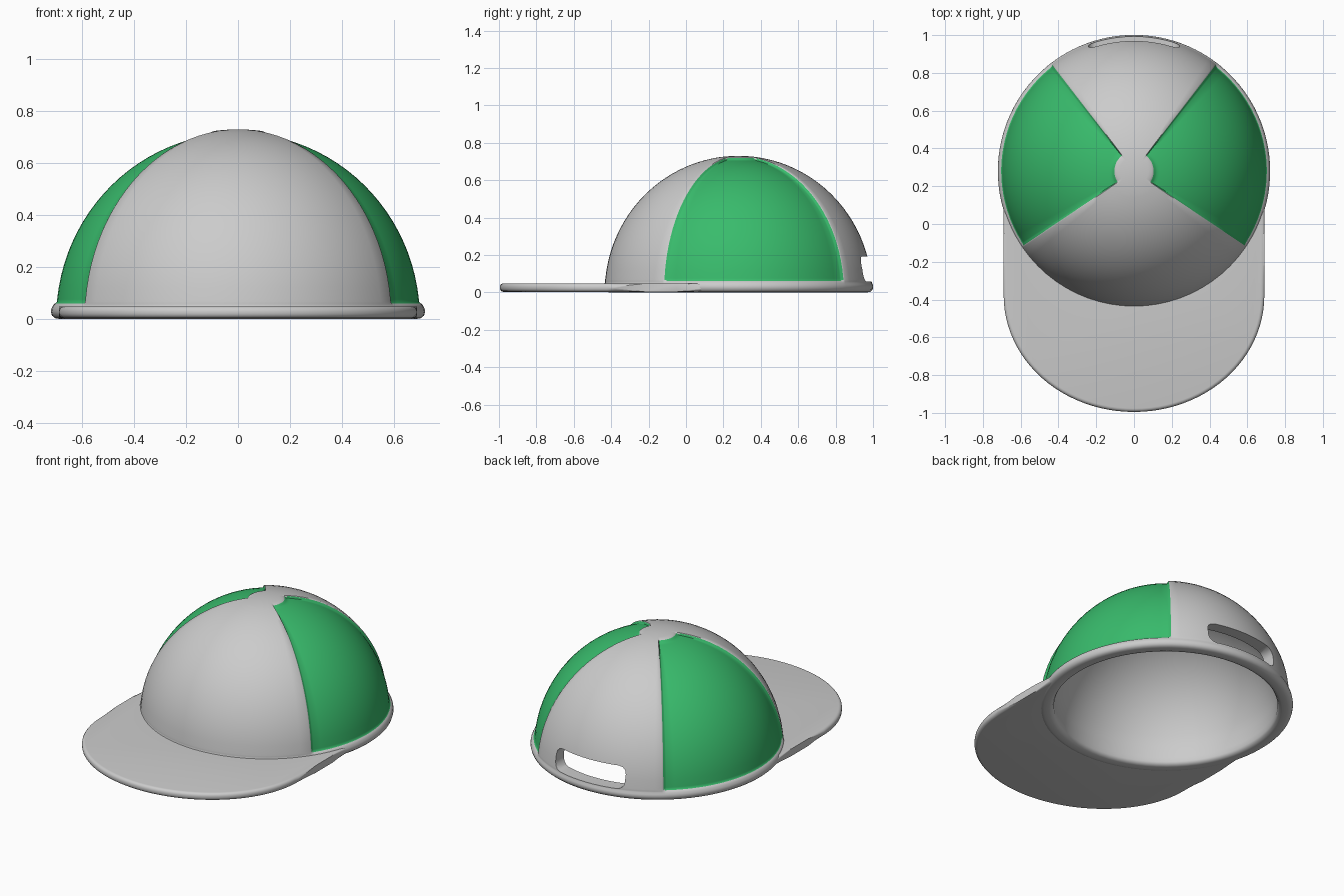
import bpy, bmesh, math
from math import sin, cos, radians, pi, sqrt

if "Cube" in bpy.data.objects:
    bpy.data.objects.remove(bpy.data.objects["Cube"])

CY = 0.28                                   # dome centre in y
SEAMS = [(-33.5, 52.0), (128.0, 213.5)]     # coloured side panels, degrees
RECESS = 0.014


def step(a, b, x):
    t = min(1, max(0, (x - a) / (b - a)))
    return t * t * (3 - 2 * t)


def side_factor(az):
    # 1 inside a side panel, 0 outside, soft across the seam
    return max(step(a - 1, a + 1, az) * (1 - step(b - 1, b + 1, az)) for a, b in SEAMS)


def make_object(bm, name):
    me = bpy.data.meshes.new(name)
    bmesh.ops.recalc_face_normals(bm, faces=bm.faces)
    bm.to_mesh(me)
    bm.free()
    ob = bpy.data.objects.new(name, me)
    bpy.context.collection.objects.link(ob)
    return ob


def activate(ob):
    bpy.ops.object.select_all(action='DESELECT')
    ob.select_set(True)
    bpy.context.view_layer.objects.active = ob


# Azimuth columns, tight around each seam
bounds = [-33.5, 52.0, 128.0, 213.5, 326.5]
columns = []
for a, b in zip(bounds, bounds[1:]):
    columns += [a - 1, a - 0.4, a + 0.4, a + 1]
    n = 22
    columns += [a + 1 + (b - a - 2) * i / n for i in range(1, n)]

# Profile (radius, height, recess amount): outside, rounded band, inside
angles = [0, 3, 6, 7.6, 8.4, 9.2, 10, 11] + [11 + 73 * i / 20 for i in range(1, 21)]
profile = []
for t in angles:
    profile.append((0.715 * sin(radians(t)), 0.73 * cos(radians(t)),
                    step(7.6, 10, t)))
profile += [(0.7125, 0.066, 1), (0.713, 0.061, 0.7), (0.713, 0.056, 0.2),
            (0.714, 0.05, 0), (0.719, 0.04, 0), (0.721, 0.028, 0), (0.717, 0.013, 0),
            (0.706, 0.003, 0), (0.69, 0, 0), (0.66, 0, 0), (0.642, 0.006, 0),
            (0.634, 0.02, 0), (0.633, 0.05, 0)]
for i in range(1, 17):
    t = radians(85 * (1 - i / 16))
    profile.append((0.642 * sin(t), 0.665 * cos(t), 0))

# Crown: one closed shell, side panels slightly sunk and coloured
bm = bmesh.new()
rings = []
for r, z, k in profile:
    ring = []
    for az in columns:
        d = RECESS * k * side_factor(az)
        length = sqrt(r * r + z * z)
        s = 1 - d / length
        a = radians(az)
        ring.append(bm.verts.new((r * s * cos(a), CY + r * s * sin(a), z - (z / length) * d)))
    rings.append(ring)
m = len(columns)
for i in range(len(rings) - 1):
    k = (profile[i][2] + profile[i + 1][2]) / 2
    for j in range(m):
        j2 = (j + 1) % m
        f = bm.faces.new((rings[i][j], rings[i + 1][j], rings[i + 1][j2], rings[i][j2]))
        nxt = columns[j2] if j2 else bounds[-1] - 1
        if k * side_factor((columns[j] + nxt) / 2) > 0.45:
            f.material_index = 1
bmesh.ops.remove_doubles(bm, verts=bm.verts, dist=0.00001)
crown = make_object(bm, "crown")
green = bpy.data.materials.new("green_cloth")
green.diffuse_color = (0.04, 0.5, 0.15, 1)
green.use_nodes = True
green.node_tree.nodes["Principled BSDF"].inputs["Base Color"].default_value = green.diffuse_color
crown.data.materials.append(None)
crown.data.materials.append(green)

# Adjustment opening at the back
bm = bmesh.new()
bmesh.ops.create_cube(bm, size=1)
for v in bm.verts:
    v.co = (v.co.x * 0.48, 0.95 + v.co.y * 0.5, 0.125 + v.co.z * 0.135)
edges = [e for e in bm.edges if abs(e.verts[0].co.y - e.verts[1].co.y) > 0.1]
bmesh.ops.bevel(bm, geom=edges, offset=0.045, segments=3, profile=0.5, affect='EDGES')
cutter = make_object(bm, "back_opening_cutter")
cutter.hide_render = True
activate(crown)
mod = crown.modifiers.new("opening", 'BOOLEAN')
mod.operation = 'DIFFERENCE'
mod.solver = 'EXACT'
mod.object = cutter
bpy.ops.object.modifier_apply(modifier=mod.name)
bpy.data.objects.remove(cutter)
bpy.ops.object.shade_smooth_by_angle(angle=radians(50))

# Brim: flat slab with rounded edge, inner arc hidden in the crown wall
N = 48
outer = [(-0.69, 0.12), (-0.69, -0.05), (-0.69, -0.22)]
outer += [(-0.69 * cos(pi * i / N), -0.38 - 0.615 * sin(pi * i / N)) for i in range(N + 1)]
outer += [(0.69, -0.22), (0.69, -0.05), (0.69, 0.12)]
inner = [(0.67 * cos(radians(-12 - 156 * i / 40)), CY + 0.67 * sin(radians(-12 - 156 * i / 40)))
         for i in range(41)]
bm = bmesh.new()
face = bm.faces.new([bm.verts.new((x, y, 0.003)) for x, y in outer + inner])
ext = bmesh.ops.extrude_face_region(bm, geom=[face])
for v in ext["geom"]:
    if isinstance(v, bmesh.types.BMVert):
        v.co.z = 0.048


def on_rim(v):
    return (v.co.x ** 2 + (v.co.y - CY) ** 2) > 0.68 ** 2


edges = [e for e in bm.edges if all(on_rim(v) for v in e.verts)
         and abs(e.verts[0].co.z - e.verts[1].co.z) < 0.001]
bmesh.ops.bevel(bm, geom=edges, offset=0.019, segments=4, profile=0.5, affect='EDGES')
brim = make_object(bm, "brim")
activate(brim)
bpy.ops.object.shade_smooth_by_angle(angle=radians(35))
